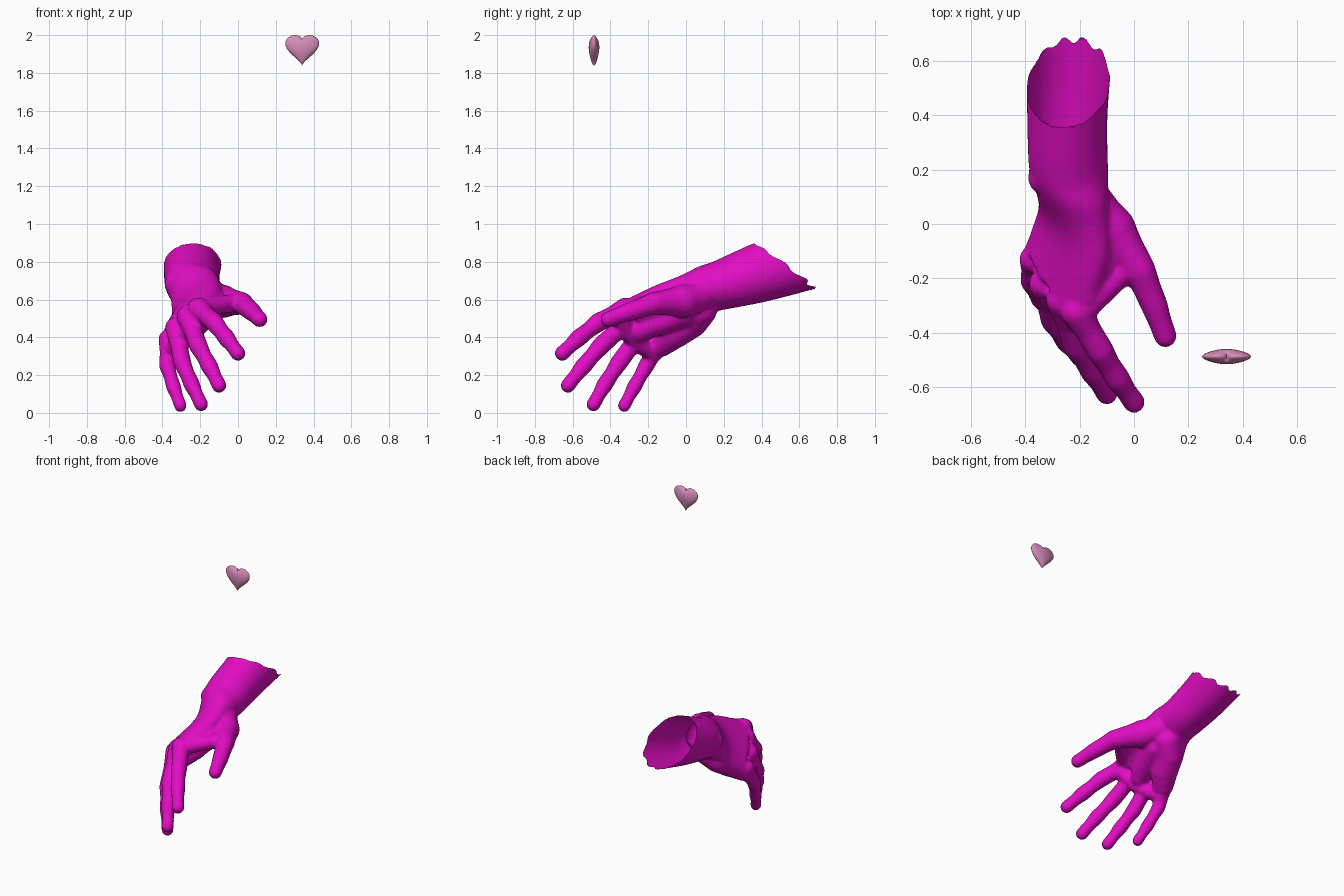
import bpy, bmesh, math
from mathutils import Vector, Matrix

if "Cube" in bpy.data.objects:
    bpy.data.objects.remove(bpy.data.objects["Cube"])


def material(name, rgb):
    m = bpy.data.materials.new(name)
    m.use_nodes = True
    m.diffuse_color = (*rgb, 1)
    bsdf = next(n for n in m.node_tree.nodes if n.type == "BSDF_PRINCIPLED")
    bsdf.inputs["Base Color"].default_value = (*rgb, 1)
    return m


def make_object(name, bm, mat):
    mesh = bpy.data.meshes.new(name)
    bm.to_mesh(mesh)
    bm.free()
    mesh.materials.append(mat)
    obj = bpy.data.objects.new(name, mesh)
    bpy.context.collection.objects.link(obj)
    bpy.ops.object.select_all(action="DESELECT")
    obj.select_set(True)
    bpy.context.view_layer.objects.active = obj
    return obj


def loft(bm, sections, n=28):
    """Closed tube through elliptical sections (centre, half width, half depth)."""
    rings = []
    for c, u, v in sections:
        angles = [2 * math.pi * i / n for i in range(n)]
        rings.append([bm.verts.new(c + u * math.cos(a) + v * math.sin(a)) for a in angles])
    for a, b in zip(rings, rings[1:]):
        for i in range(n):
            j = (i + 1) % n
            bm.faces.new((a[i], a[j], b[j], b[i]))
    bm.faces.new(rings[0][::-1])
    bm.faces.new(rings[-1])


def ball(bm, centre, r):
    bmesh.ops.create_uvsphere(bm, u_segments=20, v_segments=12, radius=r,
                              matrix=Matrix.Translation(centre))


def limb(bm, points, radii, waist=1.0):
    """Rounded chain of bones; waist thins the middle of each bone."""
    chain = []
    joints = [(Vector(p), r) for p, r in zip(points, radii)]
    for (p, r), (q, s) in zip(joints, joints[1:]):
        chain += [(p, r), ((p + q) / 2, (r + s) / 2 * waist)]
    chain.append(joints[-1])
    for p, r in chain:
        ball(bm, p, r)
    for (p, r), (q, s) in zip(chain, chain[1:]):
        t = (q - p).normalized()
        u = t.orthogonal().normalized()
        v = t.cross(u)
        loft(bm, [(p, u * r, v * r), (q, u * s, v * s)], 20)


def spline(a, b, c, d, t):
    return ((2 * b) + (c - a) * t + (2 * a - 5 * b + 4 * c - d) * t ** 2
            + (3 * b - a - 3 * c + d) * t ** 3) / 2


magenta = material("magenta skin", (0.76, 0.004, 0.55))
pink = material("soft pink", (0.68, 0.26, 0.48))

# Forearm, wrist and palm
bm = bmesh.new()
keys = [
    ((-.235, .86, .905), (-.165, 0, 0), (0, -.06, .185)),
    ((-.235, .69, .845), (-.16, 0, 0), (0, -.055, .172)),
    ((-.245, .40, .745), (-.148, 0, 0), (0, -.05, .15)),
    ((-.24, .20, .68), (-.145, 0, 0), (0, -.045, .126)),
    ((-.225, .09, .645), (-.13, .03, -.05), (-.03, -.03, .112)),
    ((-.22, -.04, .555), (-.115, .10, -.115), (-.07, -.012, .064)),
    ((-.28, -.21, .485), (-.1, .14, -.09), (-.052, -.01, .046)),
]
keys = [tuple(Vector(v) for v in k) for k in keys]
padded = [keys[0]] + keys + [keys[-1]]
sections = []
for i in range(len(keys) - 1):
    for s in range(6):
        sections.append([spline(*(k[j] for k in padded[i:i + 4]), s / 6) for j in range(3)])
loft(bm, sections + [keys[-1]])

# Heel and outer edge of the palm
limb(bm, [(-.205, .08, .545), (-.265, .03, .485), (-.30, -.06, .425), (-.345, -.13, .365)],
     [.085, .088, .085, .068])
# Centre of the palm
limb(bm, [(-.18, -.01, .53), (-.215, -.15, .475), (-.25, -.24, .435)], [.075, .066, .06])
# Pads below the fingers
limb(bm, [(-.19, -.355, .505), (-.25, -.31, .43), (-.31, -.245, .365), (-.36, -.17, .315)],
     [.048, .05, .05, .046])
# Wrist bone
ball(bm, (-.325, .17, .68), .065)

# Thumb and the web beside it
limb(bm, [(-.16, .07, .62), (-.08, -.02, .59), (.02, -.17, .58), (.075, -.30, .535),
          (.115, -.412, .495)], [.09, .088, .06, .05, .042], .95)
limb(bm, [(-.005, -.14, .585), (-.07, -.205, .575), (-.15, -.28, .56), (-.2, -.33, .55)],
     [.052, .046, .048, .05])
limb(bm, [(-.12, .0, .62), (-.12, -.15, .595), (-.17, -.26, .575)], [.065, .055, .05])

# Fingers, from knuckle to tip
fingers = [
    ([(-.21, -.32, .55), (-.125, -.465, .478), (-.06, -.57, .395), (0, -.655, .315)], .047),
    ([(-.265, -.28, .51), (-.21, -.45, .355), (-.15, -.545, .245), (-.10, -.625, .145)], .046),
    ([(-.33, -.22, .45), (-.295, -.355, .265), (-.245, -.43, .15), (-.195, -.49, .045)], .044),
    ([(-.37, -.13, .39), (-.375, -.21, .25), (-.34, -.275, .135), (-.305, -.327, .038)], .040),
]
for path, r in fingers:
    limb(bm, path, [r * 1.3, r * 1.08, r, r * .86], .88)
bmesh.ops.recalc_face_normals(bm, faces=bm.faces)

# Fuse into one smooth skin
hand = make_object("hand_and_forearm", bm, magenta)
fuse = hand.modifiers.new("fuse", "REMESH")
fuse.mode = "VOXEL"
fuse.voxel_size = .009
relax = hand.modifiers.new("relax", "SMOOTH")
relax.factor = .5
relax.iterations = 9
for name in ("fuse", "relax"):
    bpy.ops.object.modifier_apply(modifier=name)


# Slanting opening of the hollow forearm, ragged along its lower inner edge
def rim(co):
    a = math.atan2(co.z - .77, co.x + .24)
    ragged = (1 - math.cos(a - 2.1)) / 2
    return .365 + (.89 - co.z) * 1.33 + .15 * (co.x + .24) + .017 * ragged * math.sin(10 * a)


bm = bmesh.new()
bm.from_mesh(hand.data)
cut = [f for f in bm.faces if f.calc_center_median().y > rim(f.calc_center_median())]
bmesh.ops.delete(bm, geom=cut, context="FACES")
for v in bm.verts:
    if v.is_boundary:
        v.co.y = min(rim(v.co), .69)
bm.to_mesh(hand.data)
bm.free()
bpy.ops.object.shade_smooth()

# Puffy floating heart, shaped from a sphere with its poles front and back
bm = bmesh.new()
bmesh.ops.create_uvsphere(bm, u_segments=48, v_segments=24, radius=1)
for v in bm.verts:
    rho, t = math.hypot(v.co.x, v.co.y), math.atan2(v.co.x, v.co.y)
    side = 16 * math.sin(t) ** 3
    rise = 13 * math.cos(t) - 4 * math.cos(2 * t) - 1.5 * math.cos(3 * t) - .5 * math.cos(4 * t)
    # Round near the middle, heart-shaped at the outline
    w = rho ** 3
    side = (1 - w) * 13 * math.sin(t) + w * side
    rise = (1 - w) * 11 * math.cos(t) + w * rise
    v.co = (.34 + .0056 * rho * side, -.487 - .028 * v.co.z, 1.935 + .006 * rho * rise)
bmesh.ops.recalc_face_normals(bm, faces=bm.faces)
make_object("heart", bm, pink)
bpy.ops.object.shade_smooth()
